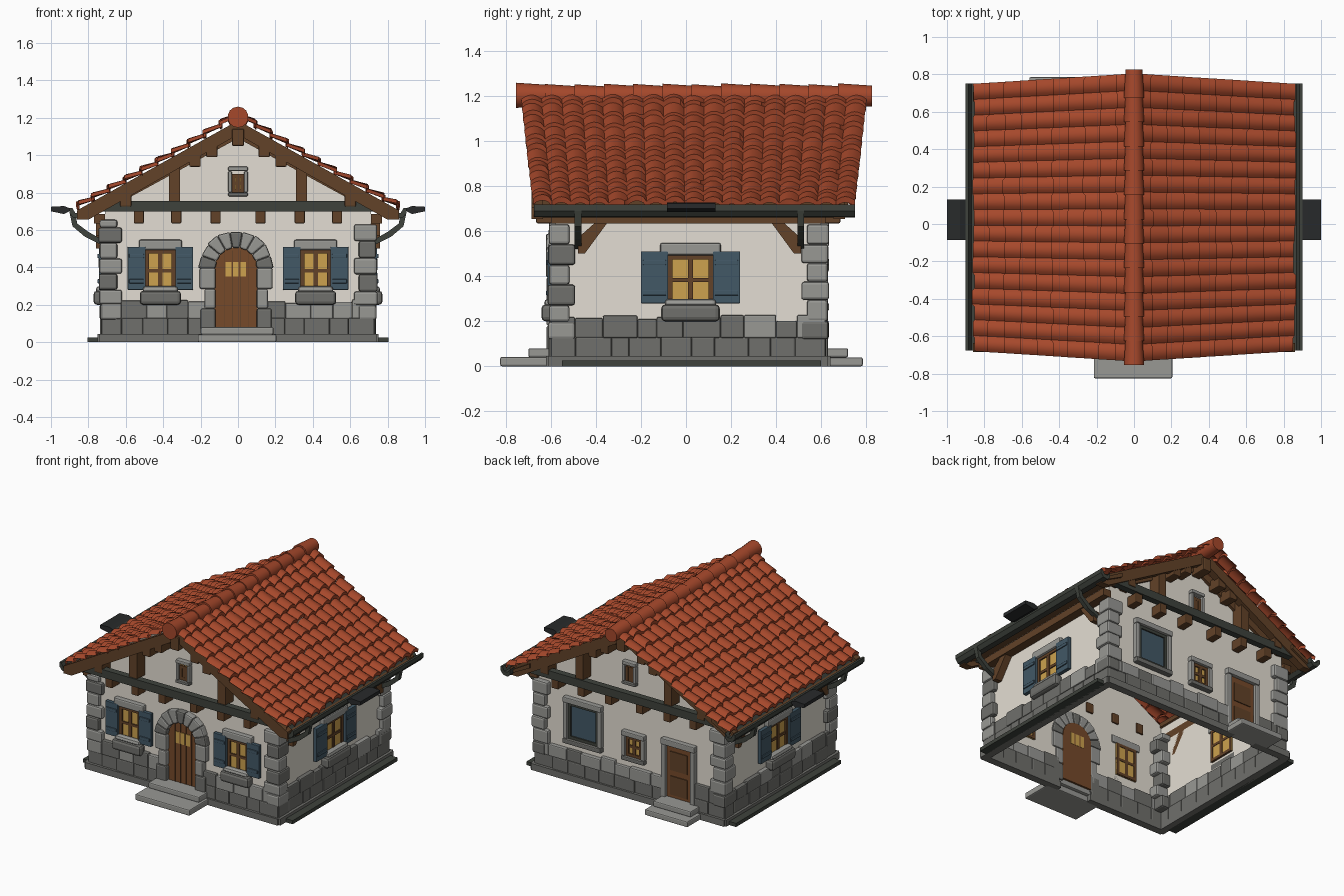
import bpy, bmesh, math, random
from mathutils import Matrix, Vector

if "Cube" in bpy.data.objects:
    bpy.data.objects.remove(bpy.data.objects["Cube"])
random.seed(4)

def lin(c):
    c /= 255
    return c / 12.92 if c <= .04045 else ((c + .055) / 1.055) ** 2.4

COLS = {'plaster': (228, 222, 211), 'roof_tile': (166, 72, 43), 'dark_stone': (112, 112, 108),
        'light_stone': (152, 152, 148), 'timber': (98, 66, 40), 'door_wood': (118, 74, 42),
        'lit_glass': (205, 162, 78), 'shutter_blue': (66, 88, 102), 'gutter_metal': (62, 66, 60),
        'black_metal': (40, 42, 43)}
KEYS = list(COLS)
MATS = []
for k, c in COLS.items():
    m = bpy.data.materials.new(k)
    m.diffuse_color = [lin(v) for v in c] + [1]
    m.use_nodes = True
    m.node_tree.nodes["Principled BSDF"].inputs["Base Color"].default_value = m.diffuse_color
    MATS.append(m)

# wall planes: (along wall, height, distance outwards) -> world
MAP = {'front': lambda u, z, d: (u, -.58 - d, z), 'back': lambda u, z, d: (u, .60 + d, z),
       'right': lambda u, z, d: (.71 + d, u, z), 'left': lambda u, z, d: (-.71 - d, u, z),
       'w': lambda u, z, d: (u, d, z)}
parts = {}

def get(name):
    return parts.setdefault(name, bmesh.new())

def prism(name, mat, face, poly, d0, d1):
    bm, f = get(name), MAP[face]
    a = [bm.verts.new(f(u, z, d0)) for u, z in poly]
    b = [bm.verts.new(f(u, z, d1)) for u, z in poly]
    n = len(poly)
    fs = [bm.faces.new(a), bm.faces.new(b[::-1])]
    fs += [bm.faces.new((a[i], b[i], b[(i + 1) % n], a[(i + 1) % n])) for i in range(n)]
    for q in fs:
        q.material_index = KEYS.index(mat)

def box(name, mat, face, u0, u1, z0, z1, d0, d1):
    prism(name, mat, face, [(u0, z0), (u1, z0), (u1, z1), (u0, z1)], d0, d1)

def sheet(name, mat, face, poly):
    bm = get(name)
    bm.faces.new([bm.verts.new(MAP[face](u, z, 0)) for u, z in poly]).material_index = KEYS.index(mat)

def rough(a=.008):
    return random.uniform(-a, a)

# plaster shell, open underneath
for f in ('front', 'back'):
    sheet('plaster_walls', 'plaster', f, [(-.71, .12), (.71, .12), (.71, .755), (0, 1.165), (-.71, .755)])
for f in ('left', 'right'):
    sheet('plaster_walls', 'plaster', f, [(-.58, .12), (.6, .12), (.6, .75), (-.58, .75)])

# stone base in two rows with gaps for the doors, and a plinth
for f, a, b, gap, light in (('front', -.73, .73, (-.13, .13), .35), ('back', -.73, .73, (-.47, -.28), .35),
                            ('right', -.6, .62, None, .15), ('left', -.6, .62, None, .15)):
    for s0, s1 in ([(a, gap[0]), (gap[1], b)] if gap else [(a, b)]):
        box('plinth', 'dark_stone', f, s0 - .01, s1 + .01, 0, .045, -.01, .042)
        for z0, z1 in ((.03, .13), (.125, .215)):
            n = max(1, round((s1 - s0) / .12))
            cut = [s0 + (s1 - s0) * i / n + (rough(.025) if 0 < i < n else 0) for i in range(n + 1)]
            for i in range(n):
                mat = 'light_stone' if z0 > .1 and random.random() < light else 'dark_stone'
                top = z1 + (rough(.014) if z0 > .1 else 0)
                box('base_stones', mat, f, cut[i], cut[i + 1], z0, top, -.01, .026 + rough(.004))
for s in (-1, 1):
    box('side_kerb', 'gutter_metal', 'w', s * .74, s * .805, 0, .025, -.55, .6)

# corner stones
for sx in (-1, 1):
    for sy, y in ((-1, -.612), (1, .632)):
        z, i = .12, 0
        while z < .62:
            h = .085 + rough(.012)
            lx, ly = (.125, .095) if i % 2 else (.1, .12)
            box('corner_stones', 'light_stone' if random.random() < .75 else 'dark_stone', 'w',
                sx * (.742 + rough(.005)), sx * (.745 - lx), z, min(z + h, .655), y + rough(.004), y - sy * ly)
            z += h
            i += 1

# windows
def window(f, u, z0, z1, w, bars=True, glass='lit_glass', frame='timber'):
    h, t = w / 2, .02
    box('window_glass', glass, f, u - h, u + h, z0, z1, -.01, .006)
    for s in (-1, 1):
        box('window_frames', frame, f, u + s * h, u + s * (h - t), z0, z1, -.014, .016)
    for z in (z0, z1 - t):
        box('window_frames', frame, f, u - h, u + h, z, z + t, -.014, .015)
    if bars:
        box('window_frames', frame, f, u - .012, u + .012, z0, z1, -.014, .014)
        zm = z0 + (z1 - z0) * .5
        box('window_frames', frame, f, u - h, u + h, zm - .009, zm + .009, -.013, .013)

def stone_surround(f, u, z0, z1, w, t, sill=True):
    h = w / 2
    for s in (-1, 1):
        box('stone_surrounds', 'light_stone', f, u + s * h, u + s * (h + t), z0, z1, -.01, .03)
    box('stone_surrounds', 'light_stone', f, u - h - t, u + h + t, z1, z1 + t * 1.2, -.01, .034)
    if sill:
        box('stone_surrounds', 'dark_stone', f, u - h - t, u + h + t, z0 - t, z0, -.01, .036)

def shuttered(f, u, w, sh):
    window(f, u, .27, .495, w)
    h = w / 2
    box('lintels', 'light_stone', f, u - h - .035, u + h + .035, .493, .548, -.01, .032)
    box('stone_planters', 'dark_stone', f, u - h - .03, u + h + .03, .2, .275, 0, .062)
    box('stone_planters', 'light_stone', f, u - h - .015, u + h + .015, .262, .3, 0, .05)
    for s in (-1, 1):
        a, b = u + s * h, u + s * (h + sh)
        box('shutters', 'shutter_blue', f, a, b, .28, .51, .008, .034)
        for z in (.315, .45):
            box('shutters', 'shutter_blue', f, a + s * .008, b - s * .008, z, z + .022, .03, .041)

for u in (-.415, .415):
    shuttered('front', u, .16, .095)
for f in ('left', 'right'):
    shuttered(f, .02, .2, .12)
window('back', .36, .28, .53, .23, False, 'shutter_blue', 'gutter_metal')
stone_surround('back', .36, .28, .53, .23, .032)
window('back', -.03, .28, .42, .12)
stone_surround('back', -.03, .28, .42, .12, .028)
for f in ('front', 'back'):
    window(f, 0, .8, .9, .065)
    stone_surround(f, 0, .8, .915, .065, .02)

# arched front door with wedge stones
def arc(r, a):
    return (r * math.cos(a) - .01, .395 + r * math.sin(a))
N = 9
prism('front_door', 'door_wood', 'front', [(-.125, .075), (.105, .075)] +
      [arc(.115, math.pi * i / 12) for i in range(13)], -.012, .008)
for i in range(N):
    a, b = math.pi * i / N, math.pi * (i + 1) / N
    prism('door_arch', 'light_stone' if i % 4 else 'dark_stone', 'front',
          [arc(.11, a), arc(.2 + rough(.005), a), arc(.2 + rough(.005), b), arc(.11, b)], -.01, .042)
for s in (-1, 1):
    for z0, z1, w in ((.06, .18, .19), (.18, .285, .17), (.285, .397, .195)):
        box('door_arch', 'light_stone' if z0 > .1 else 'dark_stone', 'front', s * .11 - .01, s * w - .01, z0, z1, -.01, .04)
for i in range(4):
    box('door_planks', 'timber', 'front', -.073 + i * .042, -.069 + i * .042, .08, .49, .006, .011)
for i in range(3):
    box('door_panes', 'lit_glass', 'front', -.066 + i * .04, -.036 + i * .04, .35, .43, -.014, .012)

# back door
box('back_door', 'door_wood', 'back', -.47, -.28, .07, .44, -.012, .01)
for z in (.1, .27):
    box('back_door', 'timber', 'back', -.44, -.31, z, z + .13, .008, .016)
stone_surround('back', -.375, .05, .44, .19, .035, False)

# doorsteps
box('front_step', 'light_stone', 'w', -.215, .205, 0, .042, -.825, -.6)
box('front_step', 'light_stone', 'w', -.2, .19, .04, .08, -.7, -.58)
box('back_step', 'light_stone', 'w', -.56, -.23, 0, .04, .6, .785)
box('back_step', 'light_stone', 'w', -.54, -.25, .04, .08, .6, .72)

# gable timbers
for f in ('front', 'back'):
    box('tie_beams', 'gutter_metal', f, -.77, .77, .7, .755, .05, .095)
    box('purlin_ends', 'timber', f, -.032, .032, 1.05, 1.14, 0, .12)
    for s in (-1, 1):
        prism('rafters', 'timber', f, [(0, 1.185), (s * .86, .705), (s * .86, .655), (s * .8, .655), (0, 1.11)], .055, .105)
        prism('rafters', 'timber', f, [(0, 1.15), (s * .74, .74), (s * .66, .73), (0, 1.09)], 0, .02)
        box('gable_posts', 'timber', f, s * .31, s * .37, .75, .97, 0, .085)
        for u in (.12, .33, .53):
            box('beam_stubs', 'timber', f, s * (u - .027), s * (u + .027), .635, .705, -.01, .085)
        for u in (.14, .23, .6):
            z = 1.125 - .575 * u
            box('purlin_ends', 'timber', f, s * (u - .03), s * (u + .03), z - .055, z + .02, 0, .1)

# eaves: plates, soffit, braces, gutters, hoppers
for f, s in (('left', -1), ('right', 1)):
    box('wall_plates', 'timber', f, -.6, .62, .635, .685, 0, .06)
    prism('soffits', 'timber', 'w', [(s * .7, .745), (s * .85, .668), (s * .85, .69), (s * .7, .775)], -.66, .72)
    for y, e in ((-.48, 1), (.51, -1)):
        prism('eave_braces', 'timber', f, [(y, .5), (y, .57), (y + e * .09, .65), (y + e * .14, .65), (y + e * .03, .5)], 0, .05)
        prism('gutter_brackets', 'gutter_metal', 'w', [(s * .9, .69), (s * .885, .62), (s * .82, .565), (s * .73, .52),
              (s * .73, .55), (s * .8, .59), (s * .86, .635), (s * .87, .69)], y - .015, y + .015)
    prism('gutters', 'gutter_metal', 'w', [(s * .825, .715), (s * .825, .68), (s * .845, .66), (s * .88, .665),
          (s * .9, .69), (s * .9, .718), (s * .885, .718), (s * .87, .69), (s * .845, .69)], -.675, .75)
    prism('hoppers', 'black_metal', 'w', [(s * .885, .71), (s * .93, .685), (s * 1, .7), (s * 1, .724), (s * .93, .728)], -.085, .13)

# tiled roof slopes: overlapping courses of rounded tiles
ROWS, TILES, SUB = 10, 17, 6
bm = get('roof_tiles')
for s in (-1, 1):
    for r in range(ROWS):
        jit = [rough(.006) for _ in range(TILES + 1)]
        slip = [rough(.008) for _ in range(TILES + 1)]
        last = None
        for c in range(TILES * SUB + 1):
            k, t = c // SUB, c / (TILES * SUB)
            col = []
            for q, lift in ((r + 1.12, .022), (r, .0)):
                p = min(q, ROWS + .05) / ROWS
                x = .855 * p + (slip[k] if lift else 0)
                y0, y1 = -.735 + .055 * p, .805 - .055 * p
                bump = .02 * abs(math.sin(math.pi * c / SUB)) ** .8
                z = 1.205 - .575 * x + bump + lift + (jit[k] if lift else 0) + .012 * (2 * p - 1) ** 2 - .012
                col.append(bm.verts.new((s * x, y0 + (y1 - y0) * t, z)))
            col.insert(0, bm.verts.new(col[0].co - Vector((s * .006, 0, .026))))
            if last:
                for i in (0, 1):
                    w = (last[i], col[i], col[i + 1], last[i + 1])
                    bm.faces.new(w if s > 0 else w[::-1]).material_index = 1
            last = col

# ridge caps
bm = get('ridge_caps')
for i in range(12):
    ret = bmesh.ops.create_cone(bm, cap_ends=True, segments=14, radius1=.056, radius2=.046, depth=.15,
        matrix=Matrix.Translation((0, -.68 + i * .13, 1.2 + rough(.004))) @ Matrix.Rotation(-math.pi / 2, 4, 'X'))
for fc in bm.faces:
    fc.material_index = 1

# finish every part
SOFT = {'stone_planters': .018, 'corner_stones': .012, 'base_stones': .007, 'door_arch': .01, 'lintels': .01,
        'front_step': .008, 'back_step': .008, 'stone_surrounds': .006, 'shutters': .003, 'beam_stubs': .006, 'purlin_ends': .006}
for name, bm in parts.items():
    if name != 'roof_tiles':
        bmesh.ops.recalc_face_normals(bm, faces=bm.faces)
    me = bpy.data.meshes.new(name)
    bm.to_mesh(me)
    bm.free()
    for m in MATS:
        me.materials.append(m)
    ob = bpy.data.objects.new(name, me)
    bpy.context.collection.objects.link(ob)
    if name in SOFT:
        b = ob.modifiers.new('soft_edges', 'BEVEL')
        b.width, b.segments = SOFT[name], 2
    if name in ('roof_tiles', 'ridge_caps'):
        me.polygons.foreach_set('use_smooth', [True] * len(me.polygons))
        me.set_sharp_from_angle(angle=math.radians(45))
